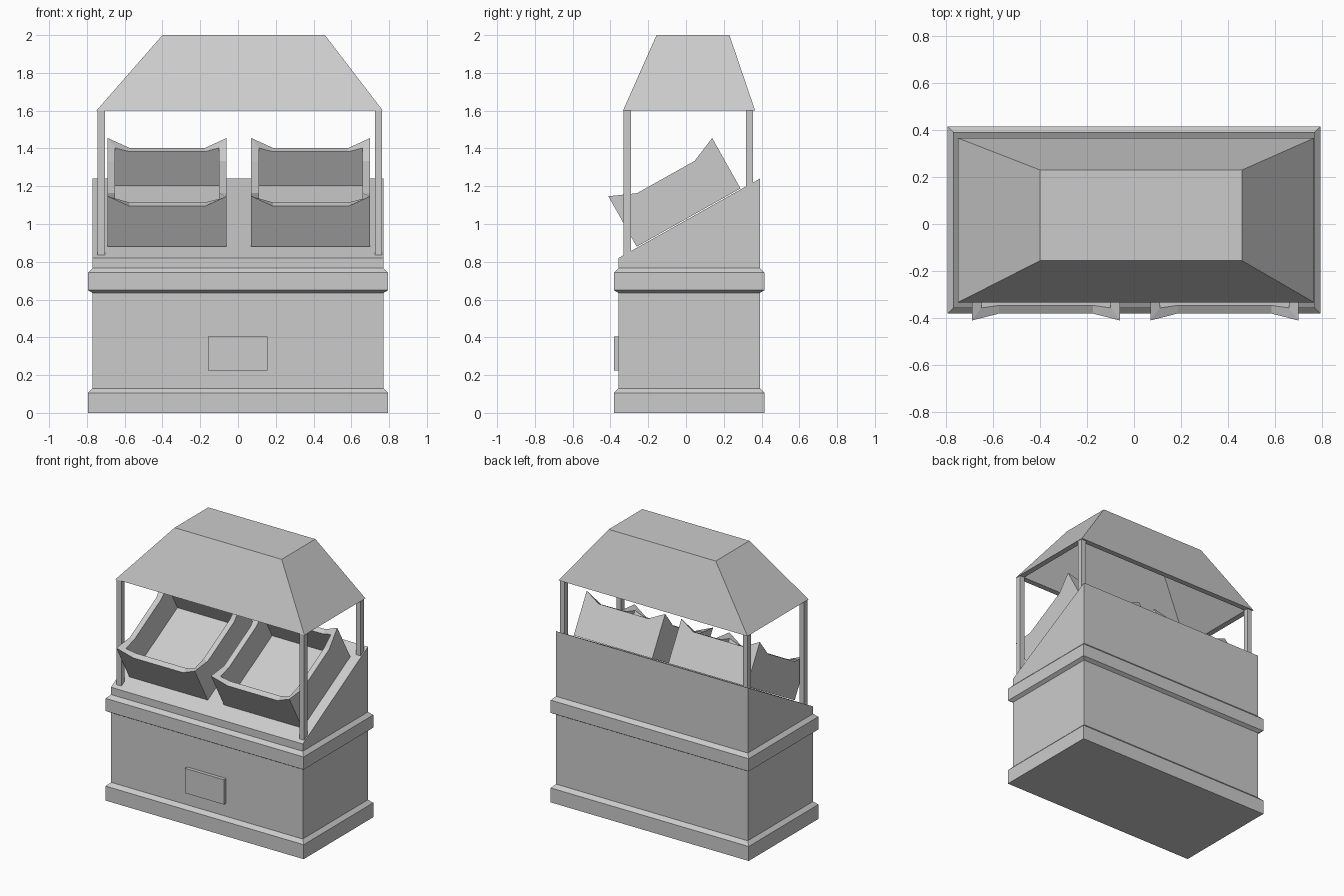
import bpy, math
from mathutils import Matrix

if "Cube" in bpy.data.objects:
    bpy.data.objects.remove(bpy.data.objects["Cube"])


def mesh_object(name, verts, faces, matrix=None):
    me = bpy.data.meshes.new(name)
    me.from_pydata(verts, [], faces)
    ob = bpy.data.objects.new(name, me)
    bpy.context.collection.objects.link(ob)
    if matrix:
        ob.matrix_world = matrix
    return ob


def ring(x0, x1, y0, y1, z):
    return [(x0, y0, z), (x1, y0, z), (x1, y1, z), (x0, y1, z)]


def loft(name, rings, closed=False):
    """Skin rectangular rings; cap the ends, or join last ring to first."""
    n = len(rings)
    verts = [v for r in rings for v in r]
    faces = []
    for k in range(n if closed else n - 1):
        a, b = 4 * k, 4 * ((k + 1) % n)
        faces += [(a + i, a + (i + 1) % 4, b + (i + 1) % 4, b + i) for i in range(4)]
    if not closed:
        faces += [(3, 2, 1, 0), tuple(range(4 * n - 4, 4 * n))]
    return mesh_object(name, verts, faces)


def box(name, x0, x1, y0, y1, z0, z1):
    return loft(name, [ring(x0, x1, y0, y1, z0), ring(x0, x1, y0, y1, z1)])


# Counter body with sloping top
BX, BY0, BY1 = 0.77, -0.357, 0.391
Z0, Z1 = 0.82, 1.24
body = loft("counter_body", [ring(-BX, BX, BY0, BY1, 0.01),
                             [(-BX, BY0, Z0), (BX, BY0, Z0), (BX, BY1, Z1), (-BX, BY1, Z1)]])


# Chamfered plinth and waist moulding
def body_ring(grow, z):
    return ring(-BX - grow, BX + grow, BY0 - grow, BY1 + grow, z)


G = 0.025
loft("plinth", [body_ring(G, 0), body_ring(G, 0.105), body_ring(0, 0.13)])
loft("waist_moulding", [body_ring(0, 0.635), body_ring(G, 0.65),
                        body_ring(G, 0.742), body_ring(0, 0.767)])

# Front plaque
box("front_plaque", -0.16, 0.155, BY0 - 0.025, BY0 + 0.01, 0.225, 0.405)

# Posts
for side, x in (("left", -0.743), ("right", 0.725)):
    for end, y, z in (("front", -0.33, 0.835), ("back", 0.318, 1.19)):
        box(f"{end}_{side}_post", x, x + 0.038, y, y + 0.038, z, 1.605)

# Hollow canopy: outer skin, inner skin and rim
T = 0.04
outer = [ring(-0.75, 0.767, -0.334, 0.366, 1.6), ring(-0.4, 0.46, -0.156, 0.23, 2.0)]
inner = [ring(-0.75 + T, 0.767 - T, -0.334 + T, 0.366 - T, 1.6),
         ring(-0.4 + 0.02, 0.46 - 0.02, -0.156 + 0.02, 0.23 - 0.02, 1.96)]
verts = [v for r in (outer[0], outer[1], inner[1], inner[0]) for v in r]
faces = [(4, 5, 6, 7), (11, 10, 9, 8)]
for k in range(4):
    a, b = 4 * k, 4 * ((k + 1) % 4)
    faces += [(a + i, a + (i + 1) % 4, b + (i + 1) % 4, b + i) for i in range(4)]
mesh_object("canopy", verts, faces)

# Display trays with raised corners
W, WALL, HIGH, DIP = 0.63, 0.04, 0.306, 0.06
EX, EY = 0.115, 0.14


def rim_loop(t):
    """12 rim points: each corner followed by the two dip points of its side."""
    def drop(p, e):
        return DIP * min(p, W - p, e) / e
    c = [(t, t), (W - t, t), (W - t, W - t), (t, W - t)]
    pts = []
    for i in range(4):
        (x, y), (x2, y2) = c[i], c[(i + 1) % 4]
        h = HIGH - (drop(t, EX) + drop(t, EY) if t else 0)
        pts.append((x, y, h))
        e = EX if i % 2 == 0 else EY
        for near, far in (((x, y), (x2, y2)), ((x2, y2), (x, y))):
            d = [(far[k] > near[k]) - (far[k] < near[k]) for k in (0, 1)]
            pts.append((near[0] + d[0] * (e - t), near[1] + d[1] * (e - t), HIGH - DIP))
    return pts


def tray(name, x):
    v = rim_loop(0) + rim_loop(WALL)
    v += ring(0, W, 0, W, 0) + ring(WALL, W - WALL, WALL, W - WALL, WALL)
    f = [(27, 26, 25, 24), (28, 29, 30, 31)]
    for i in range(12):
        j = (i + 1) % 12
        f.append((i, j, 12 + j, 12 + i))
    for s in range(4):
        top = [(3 * s + k) % 12 for k in range(4)]
        n = (s + 1) % 4
        f.append((24 + s, 24 + n, *reversed(top)))
        f.append((28 + n, 28 + s, *[12 + k for k in top]))
    m = Matrix.Translation((x, -0.261, 0.88)) @ Matrix.Rotation(math.radians(29.3), 4, 'X')
    mesh_object(name, v, f, m)


tray("left_tray", -0.69)
tray("right_tray", 0.07)
